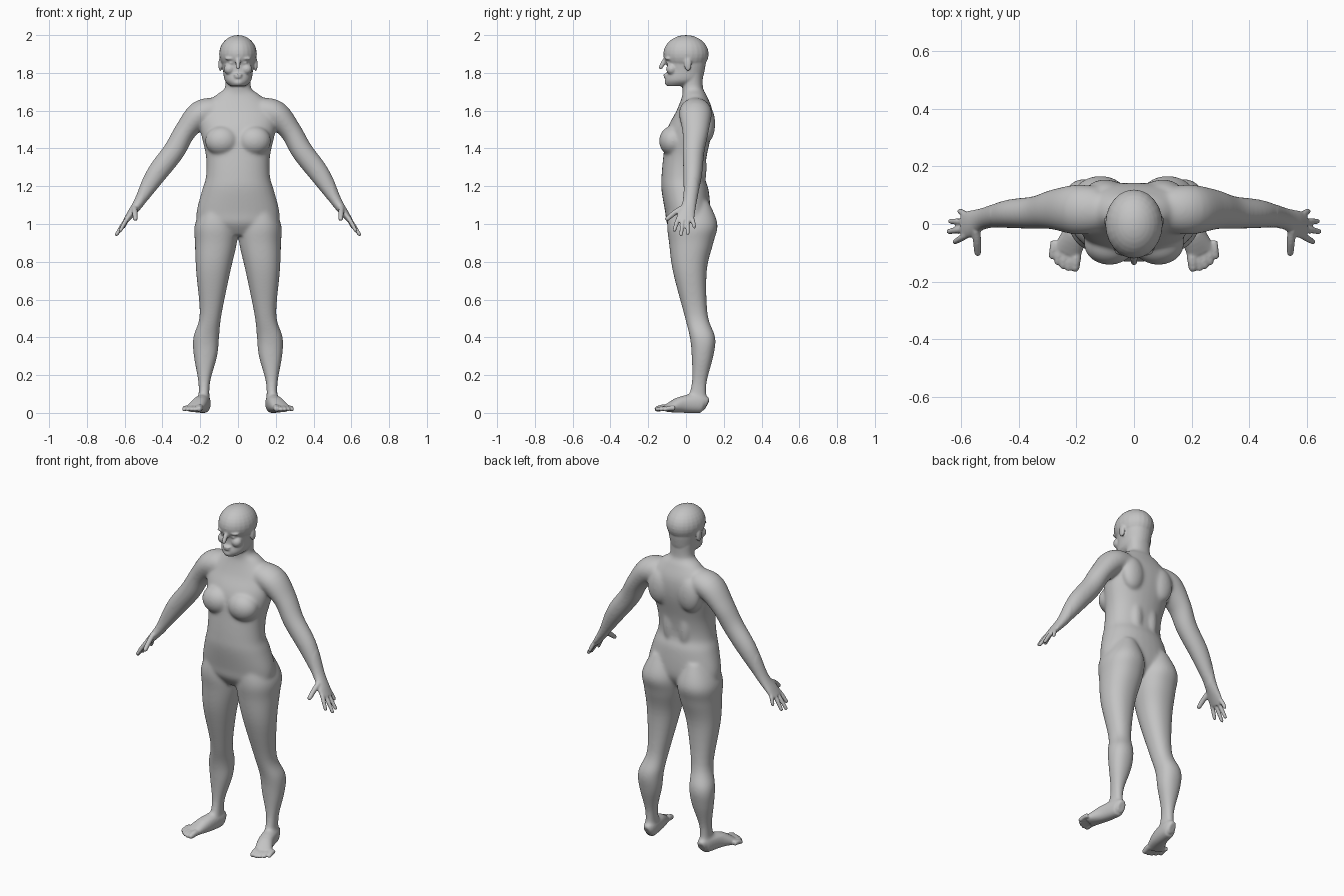
import bpy
import bmesh
import math
from mathutils import Vector, Matrix

if "Cube" in bpy.data.objects:
    bpy.data.objects.remove(bpy.data.objects["Cube"], do_unlink=True)

RING_SIDES = 32
STEPS = 5
X_AXIS, Y_AXIS, Z_AXIS = Matrix.Identity(3)

bm = bmesh.new()


def spline(rows):
    """Smoothly interpolate a list of equal-length number rows."""
    last = len(rows) - 1
    result = []
    for i in range(last):
        before, start = rows[max(i - 1, 0)], rows[i]
        end, after = rows[i + 1], rows[min(i + 2, last)]
        for step in range(STEPS):
            t = step / STEPS
            ease = t * t * (3 - t - t)
            enter = t * (1 - t) * (1 - t) / 2
            leave = t * t * (t - 1) / 2
            result.append([
                b + (c - b) * ease + (c - a) * enter + (d - b) * leave
                for a, b, c, d in zip(before, start, end, after)])
    result.append(list(rows[last]))
    return result


def loft(sections, side=1, reference=Y_AXIS, level=False, power=2):
    """Closed tube through rows of (x, y, z, radius_a, radius_b)."""
    rows = spline(sections)
    centres = [Vector((side * row[0], row[1], row[2])) for row in rows]
    rings = []
    for i, row in enumerate(rows):
        ahead = centres[min(i + 1, len(rows) - 1)]
        behind = centres[max(i - 1, 0)]
        tangent = Z_AXIS if level else (ahead - behind).normalized()
        axis_a = tangent.cross(reference).normalized()
        axis_b = axis_a.cross(tangent)
        ring = []
        for k in range(RING_SIDES):
            angle = math.tau * k / RING_SIDES
            cosine, sine = math.cos(angle), math.sin(angle)
            u = math.copysign(abs(cosine) ** (2 / power), cosine)
            v = math.copysign(abs(sine) ** (2 / power), sine)
            offset = axis_a * (row[3] * u) + axis_b * (row[4] * v)
            ring.append(bm.verts.new(centres[i] + offset))
        rings.append(ring)
    for lower, upper in zip(rings, rings[1:]):
        for k in range(RING_SIDES):
            n = (k + 1) % RING_SIDES
            bm.faces.new((lower[k], lower[n], upper[n], upper[k]))
    bm.faces.new(rings[0][::-1])
    bm.faces.new(rings[-1])


def slices(rows, side=1, power=2.2):
    """Horizontal loft from rows of (z, x_min, x_max, y_front, y_back)."""
    sections = []
    for z, inner, outer, front, back in rows:
        sections.append(((inner + outer) / 2, (front + back) / 2, z,
                         (outer - inner) / 2, (back - front) / 2))
    loft(sections, side, level=True, power=power)


def centred_slices(rows):
    """Horizontal loft, symmetric in x, from (z, half_width, y_front, y_back)."""
    slices([(z, -width, width, front, back) for z, width, front, back in rows])


def blob(side, centre, radii):
    """Ellipsoid muscle or feature."""
    x, y, z = centre
    matrix = Matrix.Translation((side * x, y, z)) @ Matrix.Diagonal((*radii, 1))
    bmesh.ops.create_uvsphere(bm, u_segments=24, v_segments=16, radius=1, matrix=matrix)


def digit(side, base, tip, radius):
    """Finger, toe or nose: a slightly tapered tube with a round end."""
    start, end = Vector(base), Vector(tip)
    tip_radius = radius * .85
    end -= (end - start).normalized() * tip_radius
    middle = (start + end) / 2 + Z_AXIS * radius / 4
    loft([(*start, radius, radius), (*middle, radius, radius),
          (*end, tip_radius, tip_radius)], side, reference=X_AXIS + Z_AXIS * .2)
    blob(side, end, [tip_radius] * 3)


def smooth(verts, passes):
    """Relax the given vertices several times."""
    for _ in range(passes):
        bmesh.ops.smooth_vert(bm, verts=verts, factor=.5, use_axis_x=True,
                              use_axis_y=True, use_axis_z=True)


# Torso and neck
centred_slices([
    (.94, .08, -.06, .08), (1, .2, -.1, .12), (1.06, .22, -.11, .13),
    (1.18, .19, -.13, .12), (1.25, .17, -.13, .1), (1.36, .17, -.12, .11),
    (1.5, .2, -.1, .14), (1.6, .2, -.05, .14), (1.68, .12, -.02, .11),
    (1.72, .07, -.02, .09), (1.8, .07, -.03, .09)])

# Face and skull
centred_slices([(1.73, .04, -.1, .02), (1.76, .07, -.11, .08),
                (1.82, .08, -.1, .1), (1.9, .09, -.11, .11)])
blob(1, (0, 0, 1.9), (.1, .12, .1))

# Nose, lips and chin
digit(1, (0, -.1, 1.88), (0, -.14, 1.82), .013)
blob(1, (0, -.106, 1.79), (.024, .014, .006))
blob(1, (0, -.106, 1.778), (.022, .013, .007))
blob(1, (0, -.09, 1.75), (.03, .023, .02))

for side in (1, -1):
    # Brow, eye, cheek and ear
    blob(side, (.035, -.092, 1.876), (.035, .02, .01))
    blob(side, (.034, -.09, 1.853), (.016, .014, .009))
    blob(side, (.045, -.075, 1.82), (.03, .03, .03))
    blob(side, (.094, .01, 1.845), (.01, .02, .036))

    # Breast, shoulder blade, lower back and kneecap
    blob(side, (.085, -.07, 1.44), (.09, .073, .08))
    blob(side, (.1, .11, 1.53), (.07, .045, .1))
    blob(side, (.05, .075, 1.3), (.04, .035, .12))
    blob(side, (.145, .025, .53), (.04, .035, .045))

    # Leg with buttock
    slices([
        (1.12, .05, .17, -.08, .12), (1, .006, .228, -.1, .167),
        (.9, .006, .228, -.09, .145), (.75, .04, .222, -.07, .11),
        (.52, .087, .203, -.01, .115), (.4, .1, .237, .02, .155),
        (.3, .11, .234, .03, .145), (.16, .148, .21, .03, .11),
        (.05, .15, .21, 0, .11)], side)

    # Foot
    loft([(.18, .11, .04, .02, .03), (.18, .08, .05, .036, .05),
          (.2, -.02, .045, .043, .045), (.235, -.1, .023, .05, .02)],
         side, reference=Z_AXIS, power=2.2)

    # Toes
    digit(side, (.2, -.09, .025), (.206, -.167, .02), .018)
    for i in range(4):
        x = .23 + .019 * i
        y = -.165 + .005 * i + .003 * i * i
        digit(side, (x - .01, y + .065, .025), (x, y, .017), .013)

    # Arm and palm
    loft([(.12, .05, 1.6, .07, .08), (.2, .05, 1.58, .073, .087),
          (.28, .05, 1.49, .058, .07), (.34, .04, 1.385, .058, .058),
          (.435, .035, 1.26, .054, .05), (.52, .02, 1.12, .03, .037),
          (.57, 0, 1.05, .02, .047), (.595, -.006, 1.015, .014, .045)], side)

    # Fingers fan out from the knuckles, longest in the middle
    for i in range(4):
        shorter = .014 * (i - 1.7) ** 2
        digit(side, (.582, .03 - .023 * i, 1.035),
              (.65 - shorter, .047 - .037 * i, .935 + shorter), .0115)

    # Thumb
    digit(side, (.548, -.02, 1.085), (.543, -.11, 1.02), .0145)

bmesh.ops.recalc_face_normals(bm, faces=bm.faces)
parts = bpy.data.meshes.new("body parts")
bm.to_mesh(parts)
bm.free()
body = bpy.data.objects.new("body", parts)
bpy.context.scene.collection.objects.link(body)

# Fuse all parts into one continuous skin
remesh = body.modifiers.new("fuse", "REMESH")
remesh.mode = "VOXEL"
remesh.voxel_size = .005
bpy.context.view_layer.update()
evaluated = body.evaluated_get(bpy.context.evaluated_depsgraph_get())
skin = bpy.data.meshes.new_from_object(evaluated)
body.modifiers.clear()
body.data = skin
bpy.data.meshes.remove(parts)
skin.name = "body"

# Soften the joins, sparing hands, feet and face
bm = bmesh.new()
bm.from_mesh(skin)
broad = [v for v in bm.verts if abs(v.co.x) < .5 and .08 < v.co.z < 1.72]
smooth(broad, 24)
smooth(bm.verts[:], 3)
for face in bm.faces:
    face.smooth = True
bm.to_mesh(skin)
bm.free()

# Plain grey skin
grey = bpy.data.materials.new("plain grey")
grey.use_nodes = True
colour = (.55, .55, .55, 1)
grey.diffuse_color = colour
grey.node_tree.nodes["Principled BSDF"].inputs["Base Color"].default_value = colour
skin.materials.clear()
skin.materials.append(grey)
